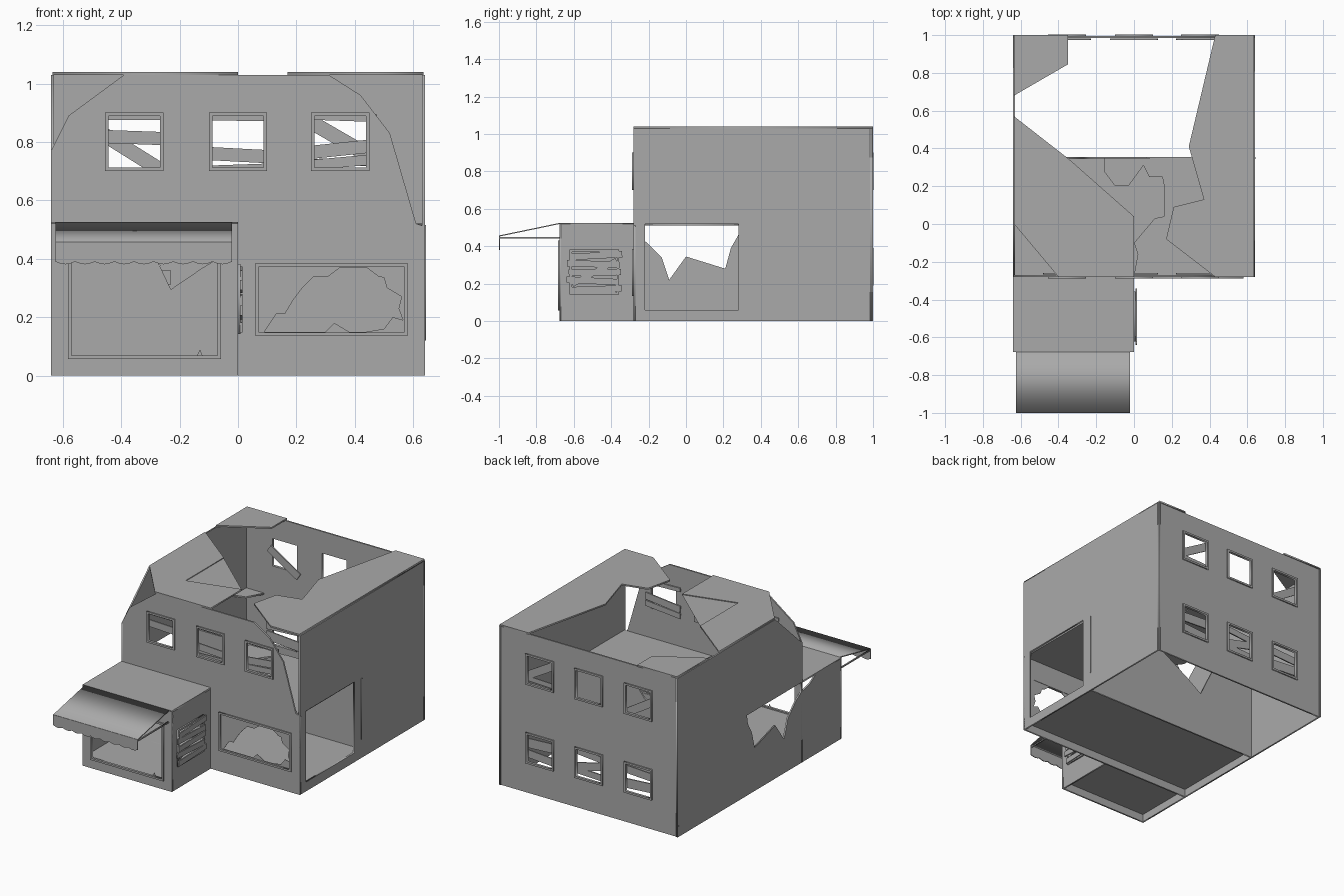
import bpy
import bmesh
import math
from mathutils import Matrix, Vector

default_cube = bpy.data.objects.get("Cube")
if default_cube:
    bpy.data.objects.remove(default_cube, do_unlink=True)

# One weathered grey for the whole ruin
grey = bpy.data.materials.new("weathered_grey")
grey.use_nodes = True
colour = (0.4, 0.4, 0.4, 1)
grey.diffuse_color = colour
grey.node_tree.nodes["Principled BSDF"].inputs["Base Color"].default_value = colour

# Drawing planes: columns are the directions of outline u, outline v and depth
AXES = {
    "front": (Vector((1, 0, 0)), Vector((0, 0, 1)), Vector((0, -1, 0))),
    "side": (Vector((0, 1, 0)), Vector((0, 0, 1)), Vector((1, 0, 0))),
    "flat": (Vector((1, 0, 0)), Vector((0, 1, 0)), Vector((0, 0, 1))),
}
WALL = 0.01


def add_mesh(name, mesh):
    obj = bpy.data.objects.new(name, mesh)
    bpy.context.collection.objects.link(obj)
    mesh.materials.clear()
    mesh.materials.append(grey)
    return obj


def plane_matrix(plane, depth):
    u, v, w = AXES[plane]
    matrix = Matrix((u, v, w)).transposed().to_4x4()
    matrix.translation = w * depth
    return matrix


def rect(left, right, low, high):
    return [(left, low), (right, low), (right, high), (left, high)]


def plate(name, plane, depth, outline, holes=(), thick=WALL):
    """Extruded flat outline with holes; depth is the middle of the plate."""
    curve = bpy.data.curves.new(name, "CURVE")
    curve.dimensions = "2D"
    curve.fill_mode = "BOTH"
    curve.extrude = thick / 2
    for points in [outline, *holes]:
        spline = curve.splines.new("POLY")
        spline.points.add(len(points) - 1)
        for point, (u, v) in zip(spline.points, points):
            point.co = (u, v, 0, 1)
        spline.use_cyclic_u = True
    temp = bpy.data.objects.new(name + "_outline", curve)
    bpy.context.collection.objects.link(temp)
    bpy.context.view_layer.update()
    graph = bpy.context.evaluated_depsgraph_get()
    mesh = bpy.data.meshes.new_from_object(temp.evaluated_get(graph))
    bpy.data.objects.remove(temp, do_unlink=True)
    bpy.data.curves.remove(curve)
    mesh.transform(plane_matrix(plane, depth))
    return add_mesh(name, mesh)


def frame(name, plane, depth, left, right, low, high, width=0.012):
    inner = rect(left + width, right - width, low + width, high - width)
    plate(name, plane, depth, rect(left, right, low, high), [inner], 0.016)


def plank(name, plane, depth, u, v, length, height, tilt):
    bm = bmesh.new()
    bmesh.ops.create_cube(bm, size=1)
    size = Matrix.Diagonal((length, height, 0.008, 1))
    turn = Matrix.Rotation(math.radians(tilt), 4, "Z")
    place = plane_matrix(plane, depth) @ Matrix.Translation((u, v, 0))
    bmesh.ops.transform(bm, matrix=place @ turn @ size, verts=bm.verts)
    mesh = bpy.data.meshes.new(name)
    bm.to_mesh(mesh)
    bm.free()
    add_mesh(name, mesh)


# Window layout shared by the front and back walls
COLUMNS = (-0.355, 0, 0.35)
HALF = 0.1
UPPER, LOWER = 0.8, 0.29


def window_hole(x, z, half=HALF - 0.011):
    return rect(x - half, x + half, z - half, z + half)


# Front wall, broken at both upper corners
shop_window = rect(0.07, 0.57, 0.147, 0.373)
passage = rect(-0.59, -0.05, 0.06, 0.5)
plate("front_wall", "front", 0.275,
      [(-0.64, 0), (0.64, 0), (0.64, 0.51), (0.61, 0.52), (0.52, 0.83), (0.42, 0.96),
       (0.31, 1.03), (-0.39, 1.03), (-0.58, 0.89), (-0.64, 0.77)],
      [window_hole(x, UPPER) for x in COLUMNS] + [shop_window, passage])

# Back wall with two rows of windows
plate("back_wall", "front", -0.99, rect(-0.64, 0.64, 0, 1.03),
      [window_hole(x, z) for x in COLUMNS for z in (UPPER, LOWER)])

# Side walls: doorway on one, blasted hole on the other
doorway = rect(-0.22, 0.28, 0.06, 0.52)
plate("left_side_wall", "side", 0.635, rect(-0.28, 1, 0, 1.03), [doorway])
plate("right_side_wall", "side", -0.635,
      [(-0.28, 0), (1, 0), (1, 1.03), (0, 1.03), (-0.28, 0.77)],
      [[(0.29, 0.52), (0.28, 0.46), (0.24, 0.39), (0.21, 0.28), (0, 0.345), (-0.09, 0.22),
        (-0.13, 0.34), (-0.21, 0.42), (-0.27, 0.46), (-0.27, 0.52)]])
plate("wall_seam", "side", 0.641, rect(0.345, 0.355, 0.12, 0.515), thick=0.004)

# Inner partition with a notch broken out of the top
plate("partition_wall", "front", -0.35,
      [(-0.63, 0), (0.63, 0), (0.63, 0.52), (0.09, 0.52), (0.05, 0.47), (-0.12, 0.37),
       (-0.23, 0.295), (-0.27, 0.38), (-0.34, 0.52), (-0.63, 0.52)])

# Floors
plate("ground_floor", "flat", 0.055, rect(-0.63, 0.63, -0.27, 0.35))
plate("annex_floor", "flat", 0.055, rect(-0.63, -0.01, -0.67, -0.28))
plate("upper_floor", "flat", 0.515,
      [(0, -0.27), (0.02, -0.16), (0, -0.1), (0.11, 0.03), (0.16, 0.04), (0.16, 0.2),
       (0.15, 0.25), (0.08, 0.25), (0.05, 0.31), (-0.03, 0.2), (-0.1, 0.2),
       (-0.16, 0.28), (-0.16, 0.35), (0.63, 0.35), (0.63, -0.27)])
plate("upper_floor_scrap", "flat", 0.515,
      [(-0.63, 0.99), (-0.63, 0.86), (-0.56, 0.88), (-0.5, 0.99)])

# Remaining roof pieces
ROOF = 1.035
flap = [(-0.34, 0.34), (-0.34, -0.05), (0, 0.04)]
plate("roof_front", "flat", ROOF,
      [(-0.635, 0), (-0.635, 0.57), *flap, (0, -0.28), (-0.4, -0.28)])
plate("roof_back_corner", "flat", ROOF,
      [(-0.635, 1), (-0.35, 1), (-0.35, 0.845), (-0.635, 0.68)])
plate("roof_side", "flat", ROOF,
      [(0.43, 1), (0.635, 1), (0.635, -0.28), (0.43, -0.28), (0.17, -0.08),
       (0.21, 0.09), (0.37, 0.13), (0.29, 0.41)])
flap_mesh = bpy.data.meshes.new("roof_flap")
flap_mesh.from_pydata([(x, y, ROOF) for x, y in flap], [], [(0, 2, 1)])
add_mesh("roof_flap", flap_mesh)

# Window frames on the outside of the walls
for x in COLUMNS:
    for name, depth, z in (("front_frame", 0.28, UPPER), ("back_upper_frame", -0.995, UPPER),
                           ("back_lower_frame", -0.995, LOWER)):
        frame(name, "front", depth, x - HALF, x + HALF, z - HALF, z + HALF)
frame("shop_window_frame", "front", 0.28, 0.06, 0.58, 0.135, 0.385)

# Broken shop glass: a pane with a jagged hole
plate("shop_glass", "front", 0.274, shop_window,
      [[(0.09, 0.15), (0.11, 0.18), (0.13, 0.21), (0.16, 0.21), (0.19, 0.26), (0.22, 0.3),
        (0.26, 0.34), (0.31, 0.34), (0.35, 0.37), (0.44, 0.37), (0.48, 0.34), (0.5, 0.335),
        (0.51, 0.3), (0.56, 0.27), (0.55, 0.23), (0.565, 0.19), (0.53, 0.2), (0.5, 0.16),
        (0.44, 0.15), (0.38, 0.15), (0.33, 0.18), (0.3, 0.15)]], 0.003)

# Boards nailed inside: column, height, board height, tilt
front_boards = ((0, 0.815, 0.045, -2), (0, 0.885, 0.02, 0), (1, 0.755, 0.045, -3),
                (1, 0.885, 0.025, -1), (1, 0.715, 0.015, 2), (2, 0.775, 0.045, 6),
                (2, 0.73, 0.035, 5), (2, 0.885, 0.025, -2))
back_boards = ((0, 0.76, 0.05, -32), (2, 0.81, 0.05, -30), (2, 0.73, 0.03, 2),
               (0, 0.33, 0.05, 3), (0, 0.25, 0.06, -4), (1, 0.35, 0.04, 5),
               (1, 0.28, 0.05, -14), (1, 0.23, 0.04, 2), (2, 0.32, 0.06, -3), (2, 0.24, 0.05, 4))
for name, depth, boards in (("front_board", 0.264, front_boards),
                            ("back_board", -0.978, back_boards)):
    for column, z, height, tilt in boards:
        plank(name, "front", depth, COLUMNS[column], z, 0.25, height, tilt)

# Annex shell
annex_window = rect(-0.61, -0.37, 0.155, 0.37)
plate("annex_front", "front", 0.672, rect(-0.64, 0, 0, 0.52), [rect(-0.58, -0.06, 0.065, 0.42)])
frame("entrance_frame", "front", 0.676, -0.582, -0.058, 0.056, 0.43)
plate("annex_window_wall", "side", -0.005, rect(-0.67, -0.28, 0, 0.52), [annex_window])
plate("annex_blank_wall", "side", -0.635,
      [(-0.67, 0), (-0.28, 0), (-0.28, 0.46), (-0.36, 0.48), (-0.42, 0.52), (-0.67, 0.52)])
plate("annex_roof", "flat", 0.52, rect(-0.64, 0, -0.677, -0.28))
plate("entrance_shard", "front", 0.67, [(-0.145, 0.06), (-0.13, 0.09), (-0.118, 0.06)], thick=0.003)

# Boarded annex window
frame("annex_window_frame", "side", 0.001, -0.622, -0.358, 0.143, 0.382)
for i, tilt in enumerate((2, -3, 1, -2, 3)):
    plank("annex_board", "side", 0.011, -0.49 + 0.006 * tilt / 2, 0.17 + i * 0.045, 0.28, 0.034, tilt)
plank("annex_diagonal_board", "side", 0.005, -0.49, 0.26, 0.27, 0.03, 28)

# Awning: sloped cloth, scalloped valance and side struts
LEFT, RIGHT, SCALLOPS = -0.625, -0.02, 9
cloth = [(-0.675, 0.525), (-0.998, 0.458), (-0.998, 0.452), (-0.675, 0.519)]
plate("awning_cloth", "side", (LEFT + RIGHT) / 2, cloth, thick=RIGHT - LEFT)
steps = SCALLOPS * 6
hem = [(LEFT + (RIGHT - LEFT) * i / steps,
        0.39 - 0.009 * abs(math.sin(math.pi * i / 6))) for i in range(steps + 1)]
plate("awning_valance", "front", 0.997, hem + [(RIGHT, 0.457), (LEFT, 0.457)], thick=0.005)
for x in (LEFT + 0.006, RIGHT - 0.006):
    plate("awning_strut", "side", x, rect(-0.997, -0.675, 0.441, 0.449), thick=0.008)
